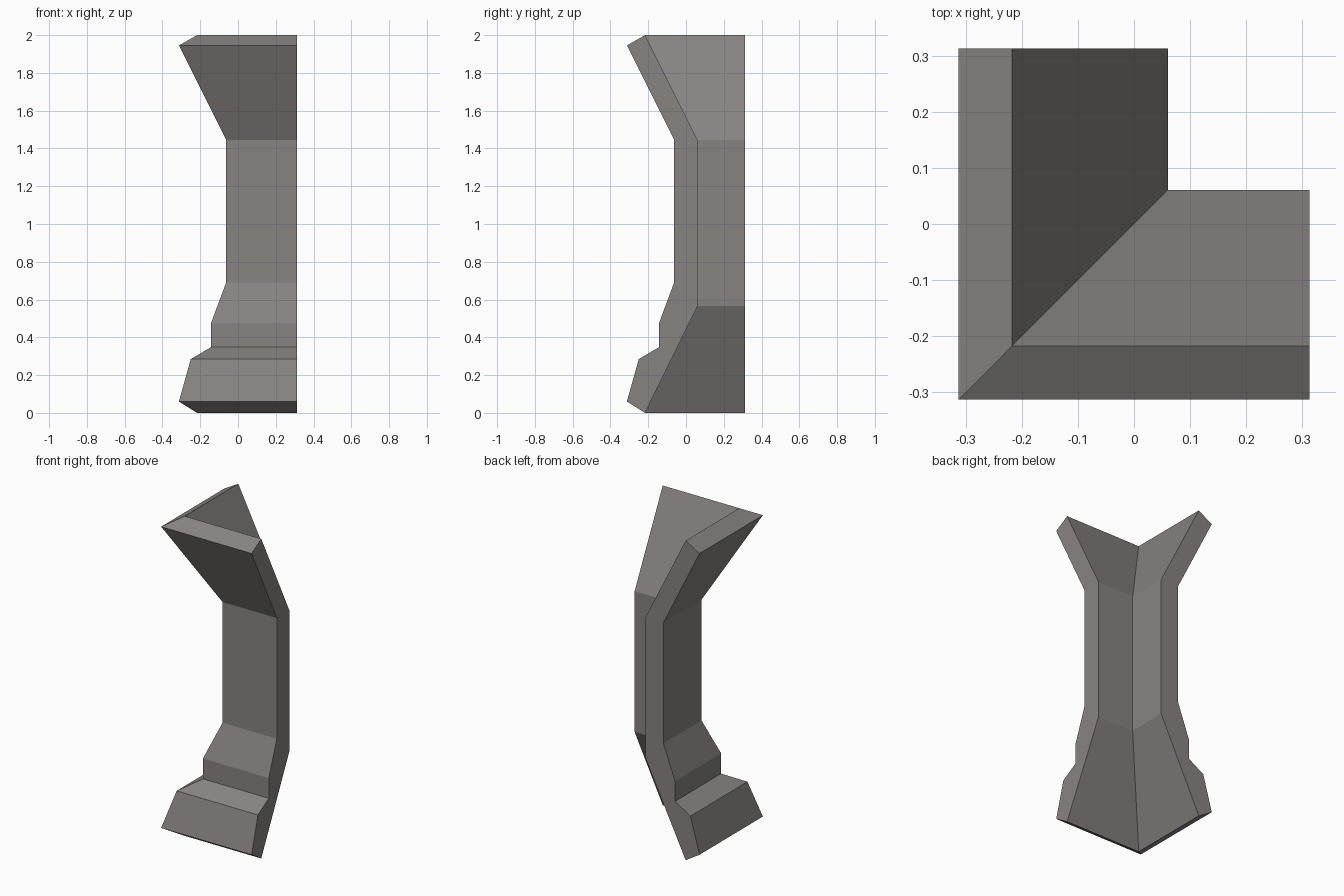
import bpy, bmesh

if "Cube" in bpy.data.objects:
    bpy.data.objects.remove(bpy.data.objects["Cube"])

# Wall cross-section: (offset from the corner centre, height)
profile = [(-0.217, 0.0), (-0.313, 0.06), (-0.25, 0.285), (-0.143, 0.348),
           (-0.143, 0.475), (-0.063, 0.69), (-0.063, 1.445), (-0.313, 1.945),
           (-0.217, 2.0), (0.061, 1.445), (0.061, 0.565)]
END = 0.313

stone = bpy.data.materials.new("warm grey stone")
stone.diffuse_color = (0.245, 0.228, 0.222, 1)
stone.use_nodes = True
stone.node_tree.nodes["Principled BSDF"].inputs["Base Color"].default_value = stone.diffuse_color

# Sweep the section around the mitred corner: side end, corner, back end
bm = bmesh.new()
rings = [[bm.verts.new(p) for p in ring] for ring in (
    [(END, d, z) for d, z in profile],
    [(d, d, z) for d, z in profile],
    [(d, END, z) for d, z in profile])]
n = len(profile)
for a, b in zip(rings, rings[1:]):
    for i in range(n):
        j = (i + 1) % n
        bm.faces.new((a[i], a[j], b[j], b[i]))

# End caps
bm.faces.new(rings[0])
bm.faces.new(rings[-1])
bmesh.ops.recalc_face_normals(bm, faces=bm.faces)

mesh = bpy.data.meshes.new("corner_wall")
bm.to_mesh(mesh)
bm.free()
mesh.materials.append(stone)
wall = bpy.data.objects.new("corner_wall", mesh)
bpy.context.collection.objects.link(wall)
